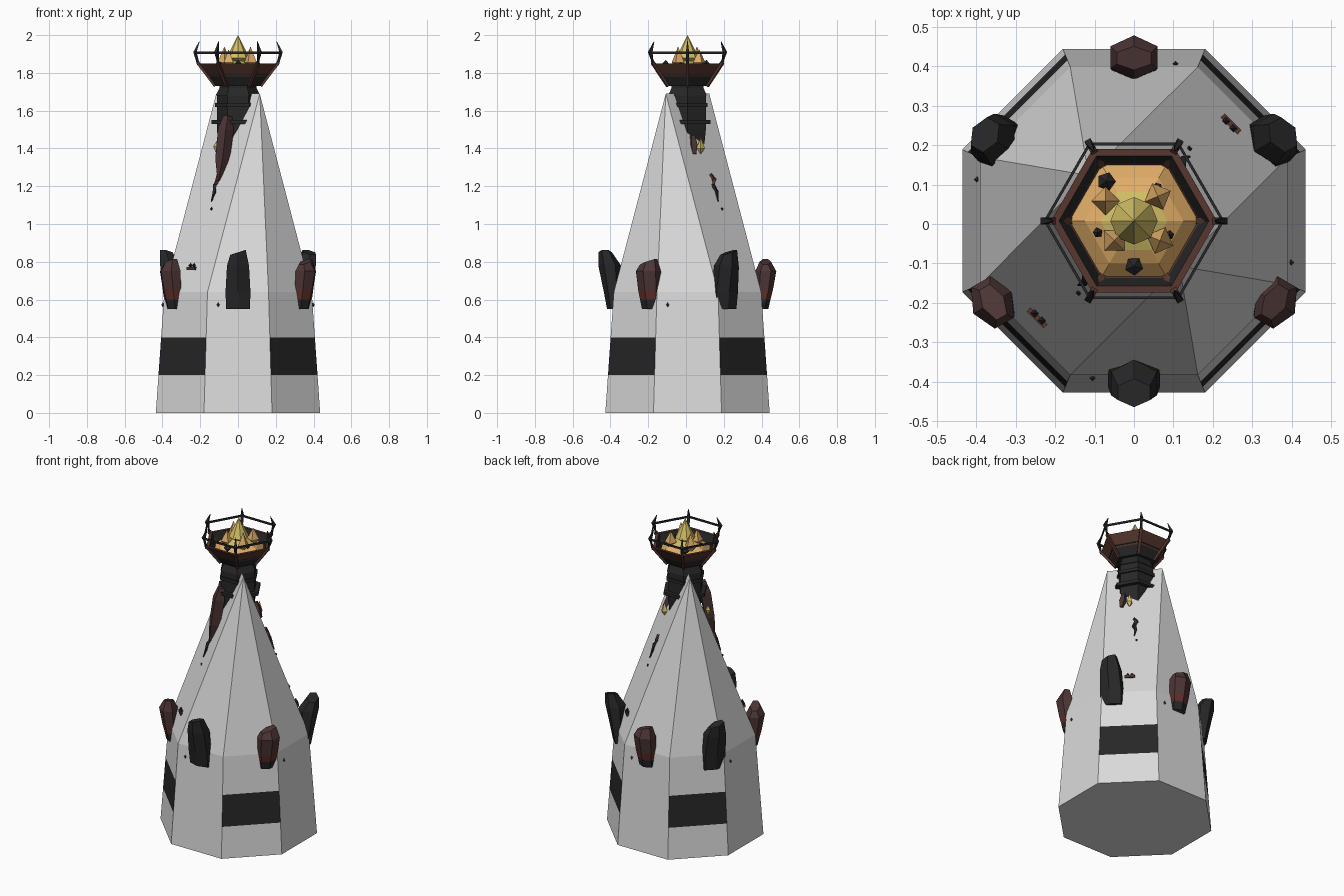
import bpy, bmesh, math
from mathutils import Vector, Matrix

cube = bpy.data.objects.get("Cube")
if cube:
    bpy.data.objects.remove(cube)

CENTRE = Vector((0, 0.008, 0))
COLOURS = {
    "pale_stone": (0.70, 0.70, 0.70),
    "black_iron": (0.02, 0.02, 0.021),
    "rust_brown": (0.095, 0.038, 0.027),
    "maroon_rock": (0.075, 0.036, 0.036),
    "dull_red": (0.12, 0.03, 0.023),
    "ember_orange": (0.75, 0.42, 0.14),
    "flame_yellow": (0.65, 0.52, 0.13),
}
MATS = {}
for key, rgb in COLOURS.items():
    m = bpy.data.materials.new(key)
    m.use_nodes = True
    m.diffuse_color = (*rgb, 1)
    bsdf = m.node_tree.nodes["Principled BSDF"]
    bsdf.inputs["Base Color"].default_value = (*rgb, 1)
    bsdf.inputs["Roughness"].default_value = 0.9
    MATS[key] = m


def finish(name, bm, mats):
    bmesh.ops.recalc_face_normals(bm, faces=bm.faces[:])
    mesh = bpy.data.meshes.new(name)
    bm.to_mesh(mesh)
    bm.free()
    for key in mats:
        mesh.materials.append(MATS[key])
    obj = bpy.data.objects.new(name, mesh)
    obj.location = CENTRE
    bpy.context.collection.objects.link(obj)
    return obj


def loft(name, rings, mats, segment_mats=None, caps=True):
    """Skin a stack of rings of points, one material slot per segment."""
    bm = bmesh.new()
    rows = [[bm.verts.new(p) for p in ring] for ring in rings]
    n = len(rows[0])
    for s in range(len(rows) - 1):
        for k in range(n):
            j = (k + 1) % n
            f = bm.faces.new((rows[s][k], rows[s][j], rows[s + 1][j], rows[s + 1][k]))
            f.material_index = segment_mats[s] if segment_mats else 0
    if caps:
        bm.faces.new(rows[0][::-1])
        f = bm.faces.new(rows[-1])
        f.material_index = segment_mats[-1] if segment_mats else 0
    return finish(name, bm, mats)


def ring(r, z, n=6, phase=0.0):
    return [(r * math.cos(math.tau * k / n + phase), r * math.sin(math.tau * k / n + phase), z)
            for k in range(n)]


def hexes(name, profile, mats, segment_mats=None, caps=True):
    return loft(name, [ring(r, z) for r, z in profile], mats, segment_mats, caps)


def stick(name, points, widths, mat):
    """Square bar following a few points."""
    rings = []
    for i, p in enumerate(points):
        a, b = Vector(points[max(i - 1, 0)]), Vector(points[min(i + 1, len(points) - 1)])
        q = (b - a).to_track_quat('Z', 'Y')
        rings.append([Vector(p) + q @ Vector(c) for c in ring(widths[i] * 0.7, 0, 4, math.pi / 4)])
    return loft(name, rings, [mat])


def gem(name, pos, r, up, down, mat, n=4, phase=0.0):
    """Faceted double pyramid."""
    bm = bmesh.new()
    p = Vector(pos)
    mid = [bm.verts.new(p + Vector(c)) for c in ring(r, 0, n, phase)]
    top, low = bm.verts.new(p + Vector((0, 0, up))), bm.verts.new(p - Vector((0, 0, down)))
    for k in range(n):
        bm.faces.new((mid[k], mid[(k + 1) % n], top))
        bm.faces.new((mid[(k + 1) % n], mid[k], low))
    return finish(name, bm, [mat])


# Octagonal tower rising to a diagonal ridge, with dark bands on the diagonal sides
bm = bmesh.new()
levels = ((0.435, 0), (0.421, 0.2), (0.407, 0.4), (0.39, 0.64))
rows = [[bm.verts.new(c) for c in ring(w / math.cos(math.pi / 8), z, 8, math.pi / 8)]
        for w, z in levels]
ridge = [bm.verts.new((s * 0.115, -s * 0.115, 1.69)) for s in (-1, 1)]
bm.faces.new(rows[0][::-1])
for k in range(8):
    j = (k + 1) % 8
    for s in range(3):
        f = bm.faces.new((rows[s][k], rows[s][j], rows[s + 1][j], rows[s + 1][k]))
        f.material_index = int(s == 1 and k % 2 == 0)
    a, b = (ridge[0 if 1 <= i <= 4 else 1] for i in (k, j))
    corners = [rows[3][k], rows[3][j], b]
    bm.faces.new(corners if a == b else corners + [a])
finish("tower_body", bm, ["pale_stone", "black_iron"])

# Rocks leaning out around the shoulder, alternating black and maroon
BLACK = ((0.55, 0.390, 0.036, 0.065), (0.64, 0.397, 0.046, 0.068),
         (0.78, 0.412, 0.060, 0.060), (0.85, 0.436, 0.036, 0.042))
MAROON = ((0.55, 0.388, 0.040, 0.044), (0.60, 0.397, 0.042, 0.050), (0.65, 0.404, 0.048, 0.056),
          (0.75, 0.414, 0.056, 0.062), (0.80, 0.412, 0.030, 0.045))
for i in range(6):
    dark = i % 2 == 0
    turn = Matrix.Rotation(math.radians(30 + 60 * i), 3, 'Z')
    rings = []
    for z, c, depth, half in (BLACK if dark else MAROON):
        tilt = 0.35 if z > 0.79 else 0
        rings.append([turn @ Vector((c + depth * x, half * y * 1.12, z + tilt * half * y))
                      for x, y, _ in ring(1, 0)])
    if dark:
        loft(f"black_rock_{i}", rings, ["black_iron"])
    else:
        loft(f"maroon_rock_{i}", rings, ["maroon_rock", "dull_red", "black_iron"], [2, 1, 0, 0])

# Hexagonal iron column, collars and flared neck
hexes("column", [(0.095, 1.35), (0.112, 1.5), (0.112, 1.69)], ["black_iron"])
hexes("column_collar", [(0.14, 1.53), (0.14, 1.55)], ["black_iron"])
hexes("upper_collar", [(0.122, 1.62), (0.122, 1.64)], ["black_iron"])
hexes("neck", [(0.118, 1.68), (0.098, 1.72), (0.098, 1.75)], ["black_iron"])

# Brazier bowl, open with a rim and dark lining
hexes("bowl", [(0.12, 1.73), (0.155, 1.78), (0.21, 1.85), (0.19, 1.85), (0.165, 1.79), (0.1, 1.77)],
      ["black_iron", "rust_brown"], [0, 1, 1, 0, 0, 0])
hexes("rail", [(0.221, 1.9), (0.229, 1.9), (0.229, 1.912), (0.221, 1.912), (0.221, 1.9)],
      ["black_iron"], caps=False)
for i in range(6):
    turn = Matrix.Rotation(math.tau * i / 6, 3, 'Z')

    def spoke(*pts):
        return [turn @ Vector((r, 0, z)) for r, z in pts]
    stick(f"bowl_strut_{i}", spoke((0.12, 1.73), (0.213, 1.855)), (0.016, 0.018), "rust_brown")
    stick(f"rail_claw_{i}", spoke((0.208, 1.84), (0.228, 1.91), (0.205, 1.965)),
          (0.014, 0.018, 0.003), "black_iron")

# Ember bed with flames and lumps of coal
hexes("ember_bed", [(0.164, 1.79), (0.125, 1.825), (0.085, 1.845), (0.03, 1.865)],
      ["ember_orange", "flame_yellow"], [0, 0, 1, 1])
gem("main_flame", (0, 0, 1.88), 0.06, 0.12, 0.04, "flame_yellow", 8)
for i, (x, y, h) in enumerate(((-0.072, 0.05, 0.085), (0.06, 0.062, 0.07),
                               (-0.05, -0.05, 0.07), (0.066, -0.05, 0.085))):
    gem(f"small_flame_{i}", (x, y, 1.855), 0.036, h, 0.04, "ember_orange", 4, 0.4 * i)
for i, (x, y, r) in enumerate(((-0.07, 0.1, 0.024), (0, -0.115, 0.024), (0.06, 0.085, 0.012),
                               (-0.092, -0.03, 0.013), (0.09, -0.036, 0.012))):
    gem(f"coal_{i}", (x, y, 1.845), r, r, r, "black_iron", 5, i)


# Debris on the two broad sloping sides
def slope(side, out, along, z):
    return Vector((side * (out - along), side * (out + along), 0)) * 0.7071 + Vector((0, 0, z))


for side, label in ((-1, "front"), (1, "back")):
    root = [slope(side, (1.69 - z) * 0.371 + 0.003, t, z)
            for t, z in ((0.012, 1.265), (0.025, 1.235), (0.01, 1.205), (0.022, 1.17), (0.015, 1.12))]
    stick(f"{label}_root_upper", root[:3], (0.014, 0.022, 0.016), "rust_brown")
    stick(f"{label}_root_lower", root[2:], (0.018, 0.016, 0.005), "black_iron")
    gem(f"{label}_root_chip", slope(side, 0.228, 0.03, 1.08), 0.008, 0.01, 0.01, "black_iron")
    stick(f"{label}_plank", [slope(side, 0.347, t, 0.765) for t in (-0.03, 0.03)],
          (0.016, 0.016), "rust_brown")
    for t in (-0.012, 0.014):
        gem(f"{label}_plank_stud", slope(side, 0.343, t, 0.78), 0.011, 0.014, 0.014, "black_iron")

stick("long_shard", [slope(-1, d, 0.034, z) for d, z in ((0.11, 1.57), (0.125, 1.5), (0.15, 1.34), (0.18, 1.23))],
      (0.035, 0.06, 0.055, 0.008), "maroon_rock")
gem("front_spark", slope(-1, 0.13, -0.03, 1.41), 0.018, 0.03, 0.04, "flame_yellow")
stick("short_shard", [(0.105, 0.025, 1.47), (0.115, 0.03, 1.42), (0.13, 0.035, 1.37)],
      (0.02, 0.035, 0.02), "maroon_rock")
gem("back_spark", (0.1, 0.07, 1.4), 0.022, 0.06, 0.03, "flame_yellow")

# Tiny pegs on the four straight sides
for i in range(4):
    turn = Matrix.Rotation(i * math.pi / 2, 3, 'Z')
    gem(f"side_peg_{i}", turn @ Vector((0.398, -0.105, 0.572)), 0.008, 0.012, 0.012, "rust_brown")
